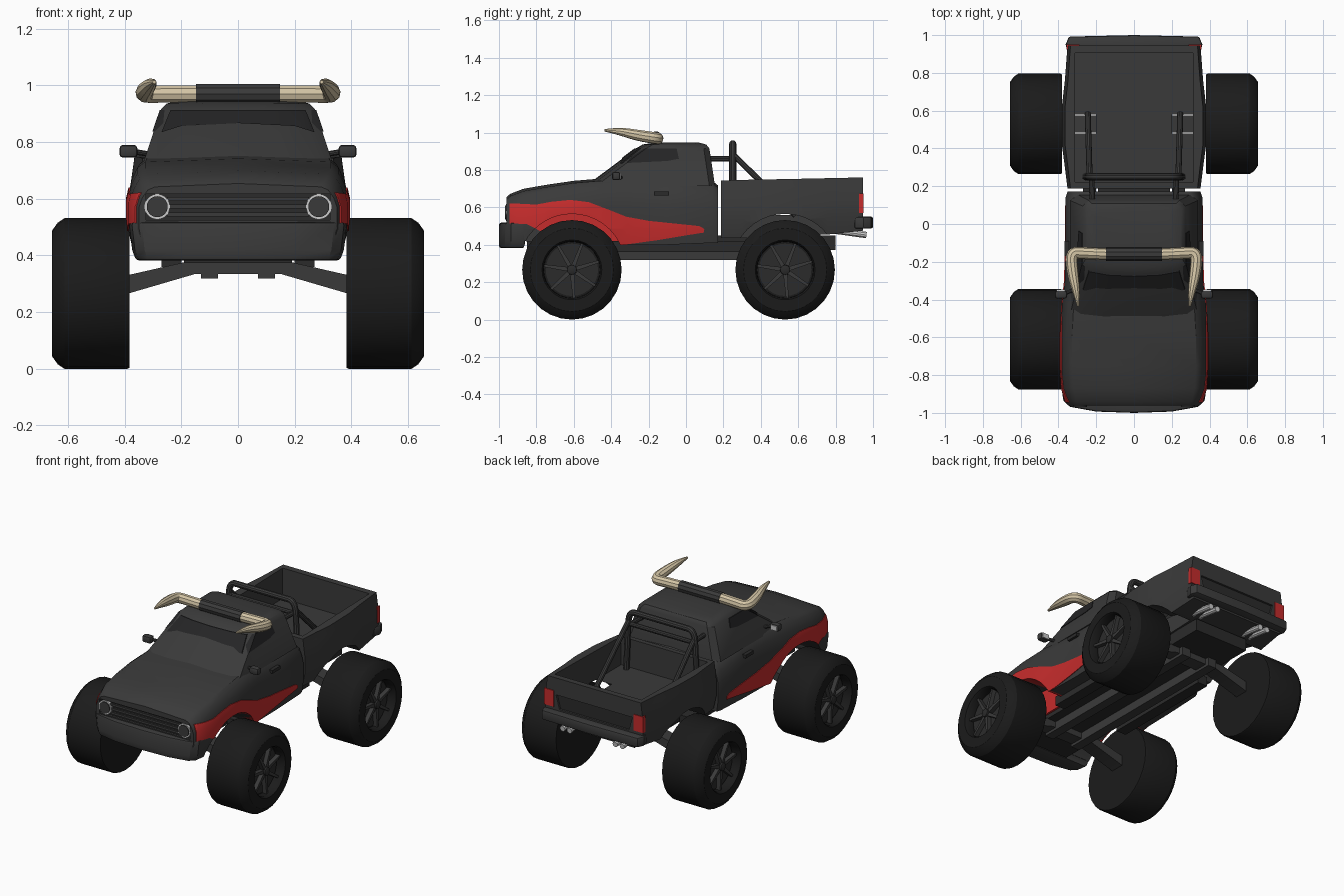
import bpy, bmesh, math
from mathutils import Vector, Matrix

if "Cube" in bpy.data.objects:
    bpy.data.objects.remove(bpy.data.objects["Cube"])

def mat(name, r, g, b):
    m = bpy.data.materials.new(name)
    m.diffuse_color = (r, g, b, 1)
    m.use_nodes = True
    m.node_tree.nodes["Principled BSDF"].inputs["Base Color"].default_value = m.diffuse_color
    return m

BODY = mat("charcoal_paint", .042, .042, .042)
TRIM = mat("dark_trim", .024, .024, .024)
GLASS = mat("dark_glass", .018, .018, .019)
RUBBER = mat("black_rubber", .011, .011, .011)
RED = mat("red_paint", .56, .025, .025)
HORN = mat("ivory", .66, .56, .38)
METAL = mat("bright_metal", .6, .6, .6)

def finish(name, bm, m):
    bmesh.ops.recalc_face_normals(bm, faces=bm.faces[:])
    me = bpy.data.meshes.new(name)
    bm.to_mesh(me)
    bm.free()
    o = bpy.data.objects.new(name, me)
    bpy.context.collection.objects.link(o)
    me.materials.append(m)
    return o

def loft(name, rings, m):
    bm = bmesh.new()
    vs = [[bm.verts.new(p) for p in r] for r in rings]
    n = len(vs[0])
    for a, b in zip(vs, vs[1:]):
        for i in range(n):
            bm.faces.new((a[i], a[(i + 1) % n], b[(i + 1) % n], b[i]))
    bm.faces.new(vs[0])
    bm.faces.new(vs[-1])
    return finish(name, bm, m)

def prism(name, pts, axis, a, b, m):
    put = {'x': lambda p, t: (t, p[0], p[1]), 'y': lambda p, t: (p[0], t, p[1]),
           'z': lambda p, t: (p[0], p[1], t)}[axis]
    return loft(name, [[put(p, t) for p in pts] for t in (a, b)], m)

def bake(o):
    dg = bpy.context.evaluated_depsgraph_get()
    me = bpy.data.meshes.new_from_object(o.evaluated_get(dg))
    m = o.data.materials[0]
    o.modifiers.clear()
    o.data = me
    me.materials.clear()
    me.materials.append(m)
    for p in me.polygons:
        p.material_index = 0

def boolean(o, cutter, op='DIFFERENCE'):
    md = o.modifiers.new("cut", 'BOOLEAN')
    md.operation, md.solver, md.object = op, 'EXACT', cutter
    bake(o)
    bpy.data.objects.remove(cutter)

def bevel(o, w, seg=2):
    md = o.modifiers.new("bevel", 'BEVEL')
    md.width, md.segments, md.limit_method = w, seg, 'ANGLE'
    md.angle_limit = math.radians(40)
    bake(o)

def box(name, x, y, z, m, bev=0):
    o = prism(name, [(x[0], y[0]), (x[1], y[0]), (x[1], y[1]), (x[0], y[1])], 'z', z[0], z[1], m)
    if bev:
        bevel(o, bev)
    return o

def skin(name, src, scale, shift, cutter, m):
    """Thin painted layer: slightly grown copy of src kept inside cutter."""
    o = bpy.data.objects.new(name, src.data.copy())
    bpy.context.collection.objects.link(o)
    o.data.transform(Matrix.Translation(shift) @ Matrix.Diagonal((scale, 1, 1, 1)))
    o.data.materials.clear()
    o.data.materials.append(m)
    boolean(o, cutter, 'INTERSECT')

def tube(name, pts, r, m, radii=None, order=3):
    cu = bpy.data.curves.new(name, 'CURVE')
    cu.dimensions, cu.bevel_depth, cu.bevel_resolution, cu.use_fill_caps = '3D', r, 3, True
    s = cu.splines.new('NURBS')
    s.points.add(len(pts) - 1)
    for i, p in enumerate(pts):
        s.points[i].co = (*p, 1)
        s.points[i].radius = radii[i] if radii else 1
    s.use_endpoint_u, s.order_u, s.resolution_u = True, order, 5
    o = bpy.data.objects.new(name, cu)
    bpy.context.collection.objects.link(o)
    me = bpy.data.meshes.new_from_object(o.evaluated_get(bpy.context.evaluated_depsgraph_get()))
    bpy.data.objects.remove(o)
    me.materials.clear()
    me.materials.append(m)
    bpy.context.collection.objects.link(bpy.data.objects.new(name, me))

def revolve(name, prof, centre, side, m, n=28):
    """Revolve (x, r) profile about the x direction."""
    rings = [[(side * x, centre[0] + r * math.cos(2 * math.pi * i / n),
               centre[1] + r * math.sin(2 * math.pi * i / n)) for i in range(n)] for x, r in prof]
    return loft(name, rings, m)

def section(y, w, zt, zb, shape, crown):
    half = [(k * w, zb + t * (zt - zb)) for k, t in shape]
    mid = [(0, zt + crown)] if crown else []
    return [(x, y, z) for x, z in half + mid + [(-x, z) for x, z in reversed(half)]]

def cut_arches(o, y):
    for s in (1, -1):
        boolean(o, revolve("arch_cutter", [(.2, .285), (.6, .285)], (y, .28), s, TRIM, 40))

# lower cab and hood
shape = [(.97, 0), (1, .25), (1, .62), (.965, .8), (.91, .94), (.84, 1)]
st = [(-.96, .35, .642, .45), (-.94, .362, .66, .43), (-.87, .382, .687, .42), (-.75, .39, .708, .41),
      (-.6, .39, .73, .40), (-.42, .38, .745, .40), (-.3, .366, .745, .40), (-.1, .362, .74, .40),
      (.14, .362, .73, .41), (.172, .352, .705, .41)]
cab = loft("cab_body", [section(*s, shape, .012) for s in st], BODY)
cut_arches(cab, -.61)
boolean(cab, box("grille_cutter", (-.325, .325), (-1, -.942), (.525, .617), TRIM))

# greenhouse
rings = []
for z, w, yf, yb in [(.715, .338, -.535, .155), (.915, .272, -.268, .125), (.936, .252, -.232, .108), (.946, .21, -.17, .07)]:
    h = [(.5 * w, yf + .006), (.86 * w, yf + .024), (w, yf + .055), (w, yb - .03), (.88 * w, yb)]
    rings.append([(x, y, z) for x, y in [(0, yf)] + h + [(-x, y) for x, y in reversed(h)]])
roof = loft("cabin", rings, BODY)
skin("side_windows", roof, 1.014, (0, 0, 0),
     prism("window_cutter", [(-.32, .837), (-.295, .868), (-.225, .914), (-.05, .914), (-.038, .86), (-.1, .848)], 'x', -1, 1, GLASS), GLASS)
skin("windshield", roof, 1, (0, -.005, .002),
     prism("shield_cutter", [(-.27, .835), (-.2, .857), (0, .867), (.2, .857), (.27, .835), (.238, .914), (-.238, .914)],
           'y', -1, -.15, GLASS), GLASS)

# red side flame
skin("red_stripe", cab, 1.012, (0, 0, 0),
     prism("stripe_cutter", [(-.945, .515), (-.945, .622), (-.8, .615), (-.72, .63), (-.62, .64), (-.52, .628), (-.42, .59),
                             (-.32, .55), (-.2, .528), (.07, .5), (.098, .485), (.095, .465), (0, .45), (-.15, .425),
                             (-.27, .408), (-.37, .396), (-.6, .38), (-.85, .51)], 'x', -1, 1, RED), RED)

# cargo bed
bshape = [(.94, 0), (1, .3), (1, .6), (.97, .86), (.955, 1)]
bst = [(.188, .352, .743, .435), (.3, .366, .747, .435), (.42, .382, .749, .44), (.62, .382, .753, .45),
       (.76, .366, .756, .455), (.945, .352, .76, .475)]
bed = loft("cargo_bed", [section(*s, bshape, 0) for s in bst], BODY)
cut_arches(bed, .53)
boolean(bed, box("bed_cutter", (-.312, .312), (.222, .905), (.56, 1), BODY))
boolean(bed, prism("tailgate_cutter", [(-.25, .56), (.25, .56), (.275, .65), (-.275, .65)], 'y', .93, 1.1, BODY))
prism("tailgate_panel", [(-.25, .56), (.25, .56), (.275, .65), (-.275, .65)], 'y', .926, .932, TRIM)

# front bumper, narrower at the foot
def bumper_ring(k, z):
    h = [(.2, -.993), (.34, -.968), (.375, -.935), (.387, -.86)]
    return [(k * x, y, z) for x, y in [(0, -1)] + h + [(-x, y) for x, y in reversed(h)]]
bevel(loft("front_bumper", [bumper_ring(.935, .382), bumper_ring(.97, .42), bumper_ring(1, .518)], BODY), .012)
boolean(bpy.data.objects["front_bumper"], revolve("arch_cutter", [(-.6, .28), (.6, .28)], (-.61, .28), 1, BODY, 40))

# rear bumper
bevel(prism("rear_bumper", [(-.35, .9), (.35, .9), (.362, .95), (.345, .992), (0, 1), (-.345, .992), (-.362, .95)],
            'z', .487, .55, BODY), .01)

# grille and headlights
box("grille_back", (-.325, .325), (-.946, -.94), (.525, .617), TRIM)
for i in range(3):
    box("grille_bar", (-.25, .25), (-.958, -.942), (.538 + .027 * i, .552 + .027 * i), BODY)
for s in (1, -1):
    for nm, r, y0, y1, m in [("headlight_ring", .045, -.962, -.94, METAL), ("headlight_lens", .037, -.968, -.95, BODY)]:
        prism(nm, [(s * .285 + r * math.cos(i * math.pi / 12), .572 + r * math.sin(i * math.pi / 12)) for i in range(24)],
              'y', y0, y1, m)

for s in (1, -1):
    sx = lambda a, b: tuple(sorted((s * a, s * b)))
    # tail lights, mirrors, door handles
    box("tail_light", sx(.288, .357), (.925, .95), (.57, .675), RED)
    box("mirror", sx(.355, .418), (-.395, -.352), (.745, .79), BODY, .012)
    box("mirror_glass", sx(.364, .41), (-.354, -.348), (.752, .783), METAL)
    tube("mirror_arm", [(s * .3, -.34, .755), (s * .37, -.37, .767)], .01, BODY, order=2)
    box("door_handle", sx(.34, .368), (-.17, -.09), (.663, .684), TRIM)
    # roll bar braces
    tube("roll_brace", [(s * .235, .25, .885), (s * .245, .585, .555)], .016, BODY, order=2)
    tube("cab_brace", [(s * .22, .11, .86), (s * .225, .25, .86)], .015, BODY, order=2)
    # horns
    tube("horn", [(s * .14, -.16, .97), (s * .26, -.155, .97), (s * .335, -.15, .968), (s * .325, -.26, .985),
                  (s * .305, -.36, 1.008), (s * .295, -.435, 1.012)], .032, HORN, [1, 1, 1, .95, .65, .2])
    # twin exhausts
    for x in (.165, .215):
        tube("exhaust", [(s * x, .8, .475), (s * x, .965, .452)], .018, METAL, order=2)
    # frame rails
    box("frame_rail", sx(.07, .13), (-.66, .6), (.318, .375), BODY)
    box("side_rail", sx(.2, .27), (-.4, .35), (.36, .42), TRIM)
    # wheels
    for y in (-.61, .53):
        c = (y, .266)
        revolve("tire", [(.382, .262), (.39, .266), (.612, .266), (.636, .25), (.656, .222), (.657, .16), (.645, .152),
                         (.6, .15)], c, s, RUBBER)
        revolve("rim", [(.59, .14), (.603, .14)], c, s, TRIM)
        revolve("hub", [(.59, .03), (.64, .026), (.645, .015)], c, s, TRIM, 12)
        for i in range(7):
            a = 2 * math.pi * i / 7 + .3
            d, e = Vector((math.cos(a), math.sin(a))), Vector((-math.sin(a), math.cos(a)))
            q = [Vector(c) + d * r + e * w for r, w in ((.01, -.012), (.15, -.007), (.15, .007), (.01, .012))]
            prism("spoke", q, 'x', s * .6, s * .63, BODY)

# roll hoop and crossbar
tube("roll_hoop", [(-.255, .25, .555), (-.245, .25, .8), (-.235, .25, .94), (-.15, .25, .94), (.15, .25, .94),
                   (.235, .25, .94), (.245, .25, .8), (.255, .25, .555)], .019, BODY)
tube("roll_crossbar", [(-.24, .25, .86), (.24, .25, .86)], .015, BODY, order=2)

# horn mount
tube("horn_mount", [(-.148, -.16, .97), (.148, -.16, .97)], .036, BODY, order=2)

# axles and underframe
for y in (-.61, .53):
    prism("axle", [(-.4, .262), (-.15, .335), (.15, .335), (.4, .262), (.4, .328), (.15, .385), (-.15, .385), (-.4, .328)],
          'y', y - .045, y + .045, BODY)
box("underframe", (-.19, .19), (-.85, .8), (.373, .45), TRIM)

# smooth shading with sharp edges
for o in bpy.context.scene.objects:
    o.select_set(True)
    bpy.context.view_layer.objects.active = o
bpy.ops.object.shade_smooth_by_angle(angle=math.radians(32))
